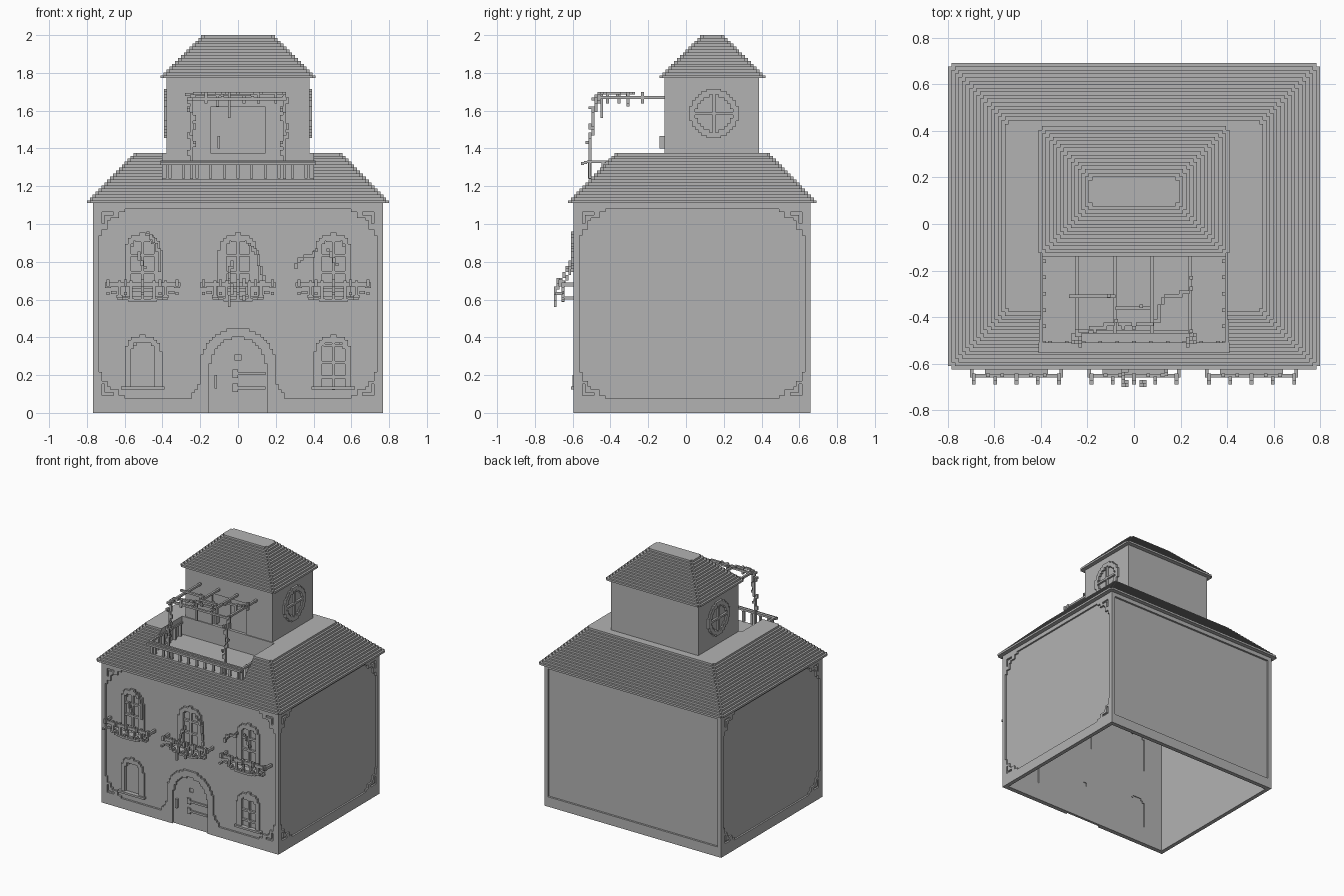
import bpy, bmesh, math, random
from mathutils import Matrix, Vector

random.seed(4)
if "Cube" in bpy.data.objects:
    bpy.data.objects.remove(bpy.data.objects["Cube"])

V = 2 / 130            # edge of one block
YC = 0.033             # depth centre of the house
FRONT, BACK, SIDE = -0.595, 0.66, 0.767

stone = bpy.data.materials.new("plain_grey")
stone.use_nodes = True
stone.diffuse_color = (0.45, 0.45, 0.45, 1)
stone.node_tree.nodes["Principled BSDF"].inputs["Base Color"].default_value = (0.45, 0.45, 0.45, 1)


def finish(name, bm):
    mesh = bpy.data.meshes.new(name)
    bmesh.ops.recalc_face_normals(bm, faces=bm.faces)
    bm.to_mesh(mesh)
    bm.free()
    mesh.materials.append(stone)
    bpy.context.collection.objects.link(bpy.data.objects.new(name, mesh))


def boxes(name, items):
    """Each item is x0, x1, y0, y1, z0, z1."""
    bm = bmesh.new()
    for x0, x1, y0, y1, z0, z1 in items:
        mid = Vector((x0 + x1, y0 + y1, z0 + z1)) / 2
        size = Matrix.Diagonal((x1 - x0, y1 - y0, z1 - z0, 1))
        bmesh.ops.create_cube(bm, size=1, matrix=Matrix.Translation(mid) @ size)
    finish(name, bm)


def relief(name, rule, u0, u1, z0, z1, d0, d1, axis="y"):
    """Blocky plate: fills the cells where rule(u, z) holds, joined into runs."""
    nu, nz = round((u1 - u0) / V), round((z1 - z0) / V)
    du, dz = (u1 - u0) / nu, (z1 - z0) / nz
    live, done = {}, []
    for j in range(nz + 1):
        runs, start = set(), None
        for i in range(nu + 1):
            solid = i < nu and j < nz and rule(u0 + (i + .5) * du, z0 + (j + .5) * dz)
            if solid and start is None:
                start = i
            elif not solid and start is not None:
                runs.add((start, i))
                start = None
        for run in [r for r in live if r not in runs]:
            done.append((*run, live.pop(run), j))
        for run in runs:
            live.setdefault(run, j)
    items = []
    for a, b, c, d in done:
        u, z = (u0 + a * du, u0 + b * du), (z0 + c * dz, z0 + d * dz)
        items.append((*u, d0, d1, *z) if axis == "y" else (d0, d1, *u, *z))
    boxes(name, items)


def blocks(name, *paths):
    """Chains of single blocks along point paths."""
    cells = set()
    for pts in paths:
        for p, q in zip(pts, pts[1:]):
            p, q = Vector(p), Vector(q)
            n = max(1, math.ceil((q - p).length / V * 1.5))
            for k in range(n + 1):
                cells.add(tuple(round(c / V) for c in p.lerp(q, k / n)))
    h = V / 2
    boxes(name, [(x * V - h, x * V + h, y * V - h, y * V + h, z * V - h, z * V + h)
                 for x, y, z in sorted(cells)])


def stepped_roof(name, hx, y0, y1, z0, z1, count, floor=None):
    """Stack of shrinking layers with nicked corners, optionally cut by a terrace."""
    bm = bmesh.new()
    dz = (z1 - z0) / count
    for k in range(count):
        s = k * V
        x, a, b, z = hx - s, y0 + s, y1 - s, z0 + k * dz
        front = [(-x + V, a + V), (-x + V, a)]
        if floor and z + dz / 2 > floor:
            front += [(-.4, a), (-.4, -.12), (.4, -.12), (.4, a)]
        pts = front + [(x - V, a), (x - V, a + V), (x, a + V), (x, b - V), (x - V, b - V),
                       (x - V, b), (-x + V, b), (-x + V, b - V), (-x, b - V), (-x, a + V)]
        face = bm.faces.new([bm.verts.new((px, py, z)) for px, py in pts])
        up = bmesh.ops.extrude_face_region(bm, geom=[face], use_keep_orig=True)["geom"]
        bmesh.ops.translate(bm, vec=(0, 0, dz), verts=[e for e in up if isinstance(e, bmesh.types.BMVert)])
    finish(name, bm)


def arch(x, z, cx, w, z0, top):
    dx = abs(x - cx)
    return z0 < z < top and dx < w and (z < top - w or math.hypot(dx, z - top + w) < w)


def border(dist_u, z, ornate=True):
    """Wall border with stepped corner ornaments."""
    a, b = dist_u - 0.033, min(z - 0.075, 1.077 - z)
    lo, hi = min(a, b), max(a, b)
    if lo < 0:
        return True
    if not ornate:
        return False
    hole = .012 < lo < .03 and hi < .075
    return not hole and ((hi < .14 and lo < .018) or (hi < .1 and lo < .05) or hi < .065)


# Window list: centre, sill height, top
lower = [(-.505, .125, .41), (.505, .125, .41)]
upper = [(c, .6, .95) for c in (-.505, 0, .505)]
windows = lower + upper


def opening(x, z):
    return any(arch(x, z, c, .066, z0 + V, top - .034) for c, z0, top in windows)


def front_trim(x, z):
    if arch(x, z, 0, .147, -1, .395) or opening(x, z):
        return False
    base = z < .2 and abs(x) < .2 + .06 * ((.2 - z) / .125) ** 2
    return (base or arch(x, z, 0, .2, -1, .45) or border(SIDE - abs(x), z)
            or any(arch(x, z, c, .1, z0, top) for c, z0, top in windows))


def mullions(x, z):
    for c, z0, top in windows[1:]:
        if arch(x, z, c, .07, z0, top - .03):
            return abs(x - c) < .012 or (z - z0 - .05) % .085 < V
    return False


# Hollow body, open below
relief("front_wall", lambda x, z: not opening(x, z) and not (abs(x) < .02 and .27 < z < .31),
       -.753, .753, 0, 1.11, -.58, -.56)
relief("front_trim", front_trim, -SIDE, SIDE, 0, 1.11, FRONT, -.58)
relief("window_bars", mullions, -.62, .62, .12, .95, -.588, -.57)
boxes("window_panes", [(c - .07, c + .07, -.572, -.566, z0, top - .02) for c, z0, top in windows]
      + [(-.02, .02, -.572, -.566, .27, .31)])
boxes("side_and_back_walls", [(s * .745 - .009, s * .745 + .009, -.58, .645, 0, 1.11) for s in (-1, 1)]
      + [(-.754, .754, .627, .645, 0, 1.11)])
for label, s in (("left", 1), ("right", -1)):
    d0, d1 = sorted((s * .753, s * SIDE))
    relief(label + "_trim", lambda y, z: border(min(y - FRONT, BACK - y), z),
           FRONT, BACK, 0, 1.11, d0, d1, "x")
relief("back_trim", lambda x, z: border(SIDE - abs(x), z, False), -SIDE, SIDE, 0, 1.11, .645, BACK)

# Sills and front door fittings
boxes("window_sills", [(c - .115, c + .115, -.608, -.58, z0, z0 + V) for c, z0, _ in lower])
boxes("door_hinges", [(0, .145, -.592, -.58, z, z + V) for z in (.125, .2)]
      + [(-.03, 0, -.592, -.58, z - .014, z + .03) for z in (.125, .2)])
boxes("door_handle", [(-.125, -.11, -.6, -.58, .13, .2)])

# Roofs and tower
stepped_roof("main_roof", .8, -.625, .692, 1.11, 1.377, 17, 1.242)
stepped_roof("tower_roof", .41, -.14, .42, 1.772, 2, 15)
boxes("tower", [(-.378, .378, -.098, .387, 1.235, 1.775)])
relief("tower_front", lambda x, z: not (abs(x) < .147 and z < 1.615), -.378, .378, 1.235, 1.775, -.113, -.098)
boxes("terrace_door", [(-.008, .008, -.104, -.098, 1.24, 1.6),
                       (-.108, -.094, -.14, -.098, 1.4, 1.467)])


def wheel(y, z):
    a, b = abs(y - .148), abs(z - 1.585)
    r = math.hypot(a, b)
    return .095 < r < .128 or (r < .1 and min(a, b) < .01)


for label, s in (("left", 1), ("right", -1)):
    d0, d1 = sorted((s * .378, s * .393))
    relief(label + "_round_window", wheel, .148 - 17 * V / 2, .148 + 17 * V / 2,
           1.585 - 17 * V / 2, 1.585 + 17 * V / 2, d0, d1, "x")

# Terrace railing
rail = [(-.41, .41, -.525, -.51, 1.322, 1.337), (-.41, .41, -.555, -.54, 1.312, 1.328),
        (-.41, .41, -.54, -.525, 1.317, 1.333)]
rail += [(x - .008, x + .008, -.518, -.502, 1.24, 1.322) for x in [k * .0722 - .361 for k in range(11)]]
for s in (-1, 1):
    rail.append((s * .4 - .008, s * .4 + .008, -.525, -.12, 1.322, 1.337))
    rail += [(s * .39 - .012, s * .39 + .012, y, y + .015, 1.24, 1.33) for y in [-.517 + k * .07 for k in range(6)]]
boxes("terrace_railing", rail)

# Pergola and its climbing plant
boxes("pergola_beams", [(x - .008, x + .008, -.47, -.11, 1.662, 1.678) for x in (-.245, -.083, .077, .24)]
      + [(-.28, -.08, -.318, -.302, 1.678, 1.693), (-.08, .07, -.37, -.355, 1.678, 1.693),
         (-.25, .25, -.47, -.455, 1.655, 1.67)])
blocks("pergola_posts", *[[(x, -.51, 1.25), (x, -.505, 1.42), (x, -.487, 1.58), (x, -.465, 1.67)]
                          for x in (-.245, .24)])
vine = [(-.26, -.5, 1.66), (-.22, -.46, 1.69), (-.13, -.44, 1.69), (-.08, -.42, 1.69), (0, -.44, 1.69),
        (.1, -.42, 1.69), (.12, -.32, 1.69), (.25, -.28, 1.69)]
drops = []
for x, y, n in ((-.05, -.44, .12), (-.17, -.46, .05), (.1, -.42, .05), (.2, -.3, .05),
                (-.1, -.31, .06), (.03, -.36, .04), (.24, -.23, .05)):
    drops.append([(x, y, 1.69), (x, y, 1.69 - n)])
for x in (-.245, .24):
    for k in range(7):
        z = 1.37 + k * .045
        dx, dy = random.choice((-V, V)), -.515 + k * .006
        drops.append([(x + dx, dy, z), (x + dx, dy - V * (k % 2), z + .02)])
blocks("pergola_vine", vine, *drops)

# Basket balconies under the upper windows
for label, c in (("right", -.505), ("middle", 0), ("left", .505)):
    parts = [(c - .2, c + .2, -.66, -.645, .668, .69), (c - .135, c + .135, -.645, -.58, .6, .615)]
    parts += [(c + s * .192 - .008, c + s * .192 + .008, -.645, -.58, .668, .69) for s in (-1, 1)]
    for k in range(-6, 7):
        x, low = c + k * .0305, .587 + .075 * (abs(k) / 6) ** 3
        parts.append((x - .0155, x + .0155, -.66, -.645, low, low + V))
        if k % 2 == 0:
            parts.append((x - .008, x + .008, -.658, -.643, low, .7))
        if k % 3 == 0:
            parts.append((x - .008, x + .008, -.69, -.655, .625, .64))
            parts.append((x - .008, x + .008, -.675, -.655, .668, .705))
    boxes(label + "_balcony", parts)

# Plants on the front
blocks("front_plants",
       [(.06, -.6, .9), (.1, -.6, .83), (.12, -.61, .76), (.14, -.64, .7)],
       [(-.03, -.61, .8), (-.05, -.65, .72), (-.03, -.69, .66), (-.05, -.69, .575)],
       [(.03, -.67, .71), (.05, -.69, .64), (.03, -.69, .6)],
       [(.31, -.6, .77), (.32, -.6, .82), (.39, -.6, .83), (.41, -.6, .86)],
       [(-.47, -.6, .95), (-.42, -.6, .86), (-.41, -.6, .75)],
       [(-.53, -.6, .84), (-.5, -.6, .77)], [(.48, -.6, .86), (.52, -.6, .79)])
